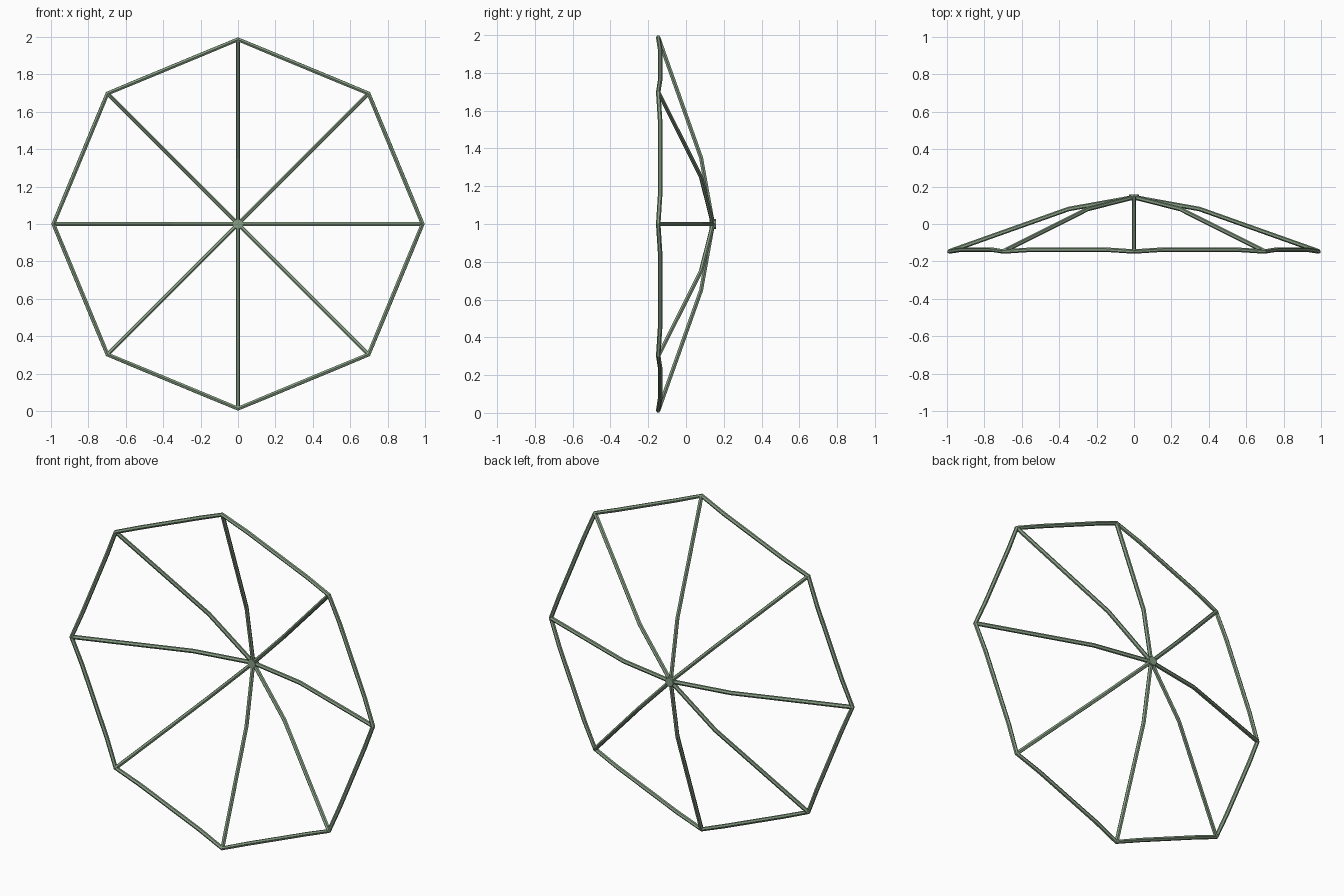
import bpy
from math import sin, cos, pi

if "Cube" in bpy.data.objects:
    bpy.data.objects.remove(bpy.data.objects["Cube"])

N = 8          # number of ribs
R = 0.987      # rim corner radius
BAR = 0.012    # bar radius

mat = bpy.data.materials.new("grey_green")
mat.diffuse_color = (0.24, 0.34, 0.23, 1)
mat.use_nodes = True
mat.node_tree.nodes["Principled BSDF"].inputs["Base Color"].default_value = mat.diffuse_color


def polar(r, a, y):
    return (r * cos(a), y, 1 + r * sin(a))


def bars(name, paths, cyclic=False):
    """Low-poly tubes along straight-segment paths."""
    cu = bpy.data.curves.new(name, 'CURVE')
    cu.dimensions = '3D'
    cu.bevel_depth = BAR
    cu.bevel_resolution = 1
    cu.use_fill_caps = True
    for pts in paths:
        s = cu.splines.new('POLY')
        s.points.add(len(pts) - 1)
        for p, co in zip(s.points, pts):
            p.co = (*co, 1)
        s.use_cyclic_u = cyclic
        s.use_smooth = False
    ob = bpy.data.objects.new(name, cu)
    bpy.context.collection.objects.link(ob)
    cu.materials.append(mat)
    bpy.ops.object.select_all(action='DESELECT')
    ob.select_set(True)
    bpy.context.view_layer.objects.active = ob
    bpy.ops.object.convert(target='MESH')


angles = [2 * pi * i / N for i in range(N)]

# Bent ribs from hub to rim
bars("ribs", [[polar(0, a, 0.143), polar(0.35, a, 0.08), polar(R, a, -0.146)]
              for a in angles])

# Octagonal rim, each side bowed slightly backward
rim = []
for a in angles:
    p, q = polar(R, a, 0), polar(R, a + 2 * pi / N, 0)
    for t, y in ((0, -0.147), (0.22, -0.137), (0.78, -0.137)):
        rim.append((p[0] + (q[0] - p[0]) * t, y, p[2] + (q[2] - p[2]) * t))
bars("rim", [rim], cyclic=True)

# Small hub cap
bpy.ops.mesh.primitive_cylinder_add(vertices=8, radius=0.027, depth=0.034,
                                    location=(0, 0.142, 1), rotation=(pi / 2, 0, 0))
hub = bpy.context.object
hub.name = "hub"
hub.data.materials.append(mat)
